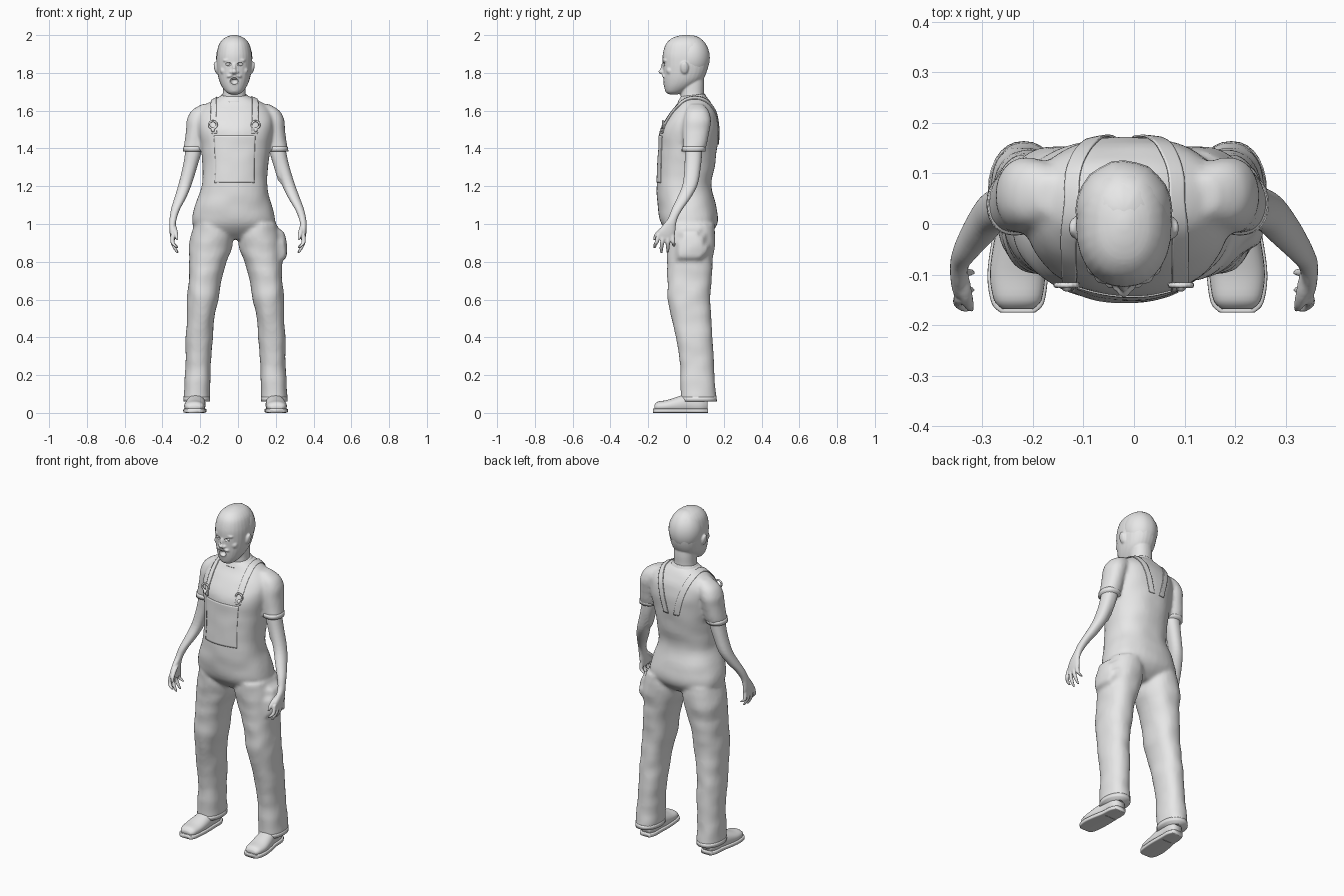
import bpy, bmesh, math
from mathutils import Vector, Matrix, noise

if "Cube" in bpy.data.objects:
    bpy.data.objects.remove(bpy.data.objects["Cube"])

# One plain grey for the whole figure
grey = bpy.data.materials.new("plain grey")
grey.use_nodes = True
grey.diffuse_color = (0.8, 0.8, 0.8, 1)
grey.node_tree.nodes["Principled BSDF"].inputs["Base Color"].default_value = (0.8, 0.8, 0.8, 1)

CX = -0.02  # middle of the head and neck


def swap(co, side):
    """Keep right-hand points, or mirror them to the left."""
    if side < 0:
        return Vector(co)
    shift = -0.026
    if 0.8 < co[2] < 1.4 and co[0] < -0.24:
        shift *= min(1, max(0, (co[2] - 1) / 0.4))
    return Vector((shift - co[0], co[1], co[2]))


def spline(a, b, c, d, t):
    return [0.5 * (2 * q + (r - p) * t + (2 * p - 5 * q + 4 * r - s) * t * t
                   + (3 * q - p - 3 * r + s) * t ** 3) for p, q, r, s in zip(a, b, c, d)]


def loft(bm, secs, axis="Z", side=-1, n=28, power=2.2, steps=4, fold=0, floor=0):
    """Skin smooth rings (x, y, z, half width, half depth) along z or y."""
    ext = [secs[0]] + list(secs) + [secs[-1]]
    rows = [spline(*ext[i:i + 4], k / steps) for i in range(len(secs) - 1) for k in range(steps)]
    rows.append(secs[-1])
    rings = []
    for x, y, z, ru, rv in rows:
        ring = []
        for j in range(n):
            a = math.tau * j / n
            c, s = math.cos(a), math.sin(a)
            u = math.copysign(abs(c) ** (2 / power), c) * ru
            v = math.copysign(abs(s) ** (2 / power), s) * rv
            if fold:
                w = 1 + fold * noise.noise(Vector((x + u, y + v, z * 1.3)) * 11)
                u, v = u * w, v * w
            co = (x + u, y + v, z) if axis == "Z" else (x + u, y, max(floor, z + v))
            ring.append(bm.verts.new(swap(co, side)))
        rings.append(ring)
    for r, q in zip(rings, rings[1:]):
        for j in range(n):
            bm.faces.new((r[j], r[(j + 1) % n], q[(j + 1) % n], q[j]))
    bm.faces.new(rings[0])
    bm.faces.new(rings[-1])


def ball(bm, loc, radii, tilt=0):
    mat = Matrix.Translation(loc) @ Matrix.Rotation(tilt, 4, "Y") @ Matrix.Diagonal((*radii, 1))
    bmesh.ops.create_uvsphere(bm, u_segments=24, v_segments=14, radius=1, matrix=mat)


def finish(bm, name, voxel=0, smooth=0):
    bmesh.ops.recalc_face_normals(bm, faces=bm.faces)
    me = bpy.data.meshes.new(name)
    bm.to_mesh(me)
    bm.free()
    me.materials.append(grey)
    for f in me.polygons:
        f.use_smooth = True
    ob = bpy.data.objects.new(name, me)
    bpy.context.scene.collection.objects.link(ob)
    if voxel:
        m = ob.modifiers.new("blend", "REMESH")
        m.mode, m.voxel_size, m.use_smooth_shade = "VOXEL", voxel, True
        m = ob.modifiers.new("soften", "SMOOTH")
        m.factor, m.iterations = 0.5, smooth
    return ob


# Clothing: torso, sleeves and trouser legs blended into one skin
bm = bmesh.new()
loft(bm, [(-.02, .02, .92, .1, .07), (-.02, .02, .96, .19, .12), (-.022, .017, 1.01, .22, .15),
          (-.025, .005, 1.1, .203, .155), (-.018, -.01, 1.2, .174, .145), (-.015, 0, 1.3, .174, .15),
          (-.012, .01, 1.4, .183, .155), (-.012, .018, 1.5, .2, .154), (-.013, .035, 1.58, .195, .127),
          (-.014, .043, 1.63, .158, .096), (-.015, .043, 1.66, .11, .078), (CX, .04, 1.68, .07, .062)],
     power=2.3, n=40, fold=.025)
sleeve = [(-.16, .055, 1.635, .03, .035), (-.19, .06, 1.6, .055, .06), (-.212, .06, 1.55, .058, .072),
          (-.22, .055, 1.5, .055, .072), (-.228, .048, 1.44, .054, .066), (-.235, .04, 1.39, .055, .061)]
leg = [(-.13, .02, 1, .1, .13), (-.142, .022, .9, .114, .13), (-.16, .02, .8, .1, .12),
       (-.175, .018, .7, .086, .116), (-.186, .016, .6, .084, .113), (-.199, .028, .5, .072, .105),
       (-.205, .042, .4, .073, .097), (-.209, .055, .3, .069, .09), (-.213, .06, .2, .067, .09),
       (-.218, .064, .1, .07, .095), (-.218, .066, .06, .068, .098)]
for side in (-1, 1):
    loft(bm, sleeve, side=side, fold=.05)
    loft(bm, leg, side=side, fold=.06, power=2.3)
garment = finish(bm, "overalls_and_shirt", .01, 5)

for side, tag in ((-1, "right"), (1, "left")):
    # Sleeve and trouser hems
    bm = bmesh.new()
    loft(bm, [(-.234, .041, 1.41, .055, .063), (-.236, .04, 1.385, .056, .063)], side=side, steps=1)
    finish(bm, tag + "_sleeve_hem")
    bm = bmesh.new()
    loft(bm, [(-.218, .065, .085, .071, .096), (-.218, .066, .06, .07, .098)], side=side, steps=1)
    finish(bm, tag + "_trouser_hem")

    # Bare arm with palm, fingers and thumb
    bm = bmesh.new()
    loft(bm, [(-.23, .045, 1.46, .044, .045), (-.237, .04, 1.38, .043, .046), (-.255, .035, 1.3, .038, .043),
              (-.28, .022, 1.21, .035, .04), (-.305, -.01, 1.14, .031, .036), (-.33, -.046, 1.08, .024, .029),
              (-.343, -.07, 1.03, .019, .025), (-.347, -.09, .99, .017, .036), (-.346, -.103, .955, .016, .046),
              (-.343, -.108, .92, .013, .044)], side=side)
    for base, tip, low in ((-.145, -.165, .872), (-.121, -.13, .846), (-.096, -.096, .85), (-.072, -.064, .88)):
        loft(bm, [(-.345, base, .95, .011, .012), (-.347, (base + tip) / 2, .905, .011, .011),
                  (-.335, tip, (low + .9) / 2, .01, .01), (-.32, tip, low, .006, .006)], side=side, n=12)
    loft(bm, [(-.343, -.085, 1, .012, .016), (-.335, -.125, .975, .013, .016),
              (-.328, -.155, .945, .011, .012), (-.322, -.168, .915, .006, .007)], side=side, n=12)
    finish(bm, tag + "_arm", .0045, 2)

    # Shoe upper and welted sole
    last = [(-.23, -.168, .03, .03, .012), (-.23, -.15, .033, .047, .026), (-.23, -.1, .036, .055, .032),
            (-.225, -.04, .042, .053, .045), (-.22, .02, .05, .046, .055), (-.218, .08, .05, .043, .055),
            (-.217, .113, .045, .028, .035)]
    bm = bmesh.new()
    loft(bm, last, "Y", side, floor=.012)
    finish(bm, tag + "_shoe")
    bm = bmesh.new()
    sole = [(x, y * 1.04, .012, rx + .005, .012) for x, y, z, rx, rz in last]
    loft(bm, sole, "Y", side, power=6)
    heel = [(x, y, .007, rx, .007) for x, y, z, rx, rz in last[4:]]
    loft(bm, heel, "Y", side, power=6)
    finish(bm, tag + "_sole")

# Head: skull, neck, ears, brow, nose, moustache and lips
bm = bmesh.new()
loft(bm, [(CX, -.065, 1.686, .02, .022), (CX, -.06, 1.697, .042, .046), (CX, -.04, 1.725, .064, .075),
          (CX, -.018, 1.76, .08, .102), (CX, -.007, 1.8, .089, .115), (CX, -.002, 1.85, .094, .122),
          (CX, -.002, 1.9, .093, .121), (CX, -.002, 1.95, .081, .106), (CX, 0, 1.98, .058, .08),
          (CX, 0, 1.995, .03, .044), (CX, 0, 2.001, .008, .01)])
loft(bm, [(CX, .042, 1.62, .074, .068), (CX, .034, 1.68, .062, .062),
          (CX, .034, 1.74, .06, .062), (CX, .03, 1.8, .06, .062)])
ball(bm, (CX, -.117, 1.825), (.011, .018, .03))
ball(bm, (CX, -.131, 1.806), (.013, .015, .012))
ball(bm, (CX, -.098, 1.757), (.036, .026, .032))
ball(bm, (CX, -.09, 1.712), (.03, .022, .022))
for s in (-1, 1):
    ball(bm, (CX + s * .097, -.008, 1.827), (.01, .021, .033), s * .2)
    ball(bm, (CX + s * .034, -.106, 1.868), (.026, .014, .009), s * .12)
    ball(bm, (CX + s * .014, -.122, 1.803), (.009, .012, .009))
    ball(bm, (CX + s * .019, -.116, 1.786), (.022, .013, .008), s * .35)
    ball(bm, (CX + s * .05, -.085, 1.812), (.025, .02, .022))
head = finish(bm, "head", .005, 2)

# Mouth opening and eye sockets
bm = bmesh.new()
ball(bm, (CX, -.128, 1.757), (.023, .03, .019))
for s in (-1, 1):
    ball(bm, (CX + s * .034, -.125, 1.846), (.019, .018, .011))
cutter = finish(bm, "face_cutter")
cutter.hide_render = cutter.hide_viewport = True
cut = head.modifiers.new("face openings", "BOOLEAN")
cut.operation, cut.object = "DIFFERENCE", cutter

bm = bmesh.new()
for s in (-1, 1):
    ball(bm, (CX + s * .034, -.1, 1.846), (.016, .015, .011))
finish(bm, "eyes")
bm = bmesh.new()
ball(bm, (CX, -.104, 1.769), (.018, .012, .004))
finish(bm, "upper_teeth")

# Close-cropped hair with fine ridges
bm = bmesh.new()
ball(bm, (CX, .027, 1.88), (.096, .099, .119))
for v in bm.verts:
    a = math.atan2(v.co.y, v.co.x - CX)
    v.co.y += .0015 * math.sin(a * 12)
finish(bm, "hair")


# Cloth panels that hug the clothing
def panel(name, path, width, offset=.004, cols=8):
    bm = bmesh.new()
    path = [path[0]] + list(path) + [path[-1]]
    pts = [spline(*path[i:i + 4], k / 8) for i in range(len(path) - 3) for k in range(8)] + [path[-1]]
    rows = [[bm.verts.new((x + width * (j / cols - .5), y, z)) for j in range(cols + 1)] for x, y, z in pts]
    for r, q in zip(rows, rows[1:]):
        for j in range(cols):
            bm.faces.new((r[j], r[j + 1], q[j + 1], q[j]))
    ob = finish(bm, name)
    m = ob.modifiers.new("hug", "SHRINKWRAP")
    m.target, m.offset, m.wrap_mode = garment, offset, "ABOVE_SURFACE"
    m = ob.modifiers.new("cloth", "SOLIDIFY")
    m.thickness, m.offset = .004, 0


panel("bib", [(CX, -.17, 1.22), (CX, -.17, 1.34), (CX, -.16, 1.47)], .25, .001, 24)
for s, tag in ((-1, "right"), (1, "left")):
    panel(tag + "_strap", [(CX + s * .113, -.14, 1.48), (CX + s * .115, -.09, 1.59), (CX + s * .11, .02, 1.67),
                           (CX + s * .1, .1, 1.65), (CX + s * .07, .17, 1.56), (CX + s * .035, .18, 1.42)], .036)
    # Strap buckle: wire loop and button
    loop = Matrix.Translation((CX + s * .113, -.121, 1.525))
    bm = bmesh.new()
    for k in range(16):
        a = math.tau * k / 16
        ball(bm, loop @ Vector((.021 * math.cos(a), 0, .02 * math.sin(a))), (.006, .006, .006))
    ball(bm, loop @ Vector((0, -.006, -.028)), (.01, .007, .01))
    finish(bm, tag + "_buckle", .003, 1)

# Shirt collar band
bm = bmesh.new()
loft(bm, [(CX, .034, 1.655, .092, .078), (CX, .035, 1.67, .08, .07), (CX, .036, 1.682, .07, .064)])
for v in bm.verts:
    v.co.z += .12 * (v.co.y - .035)
finish(bm, "shirt_collar")
